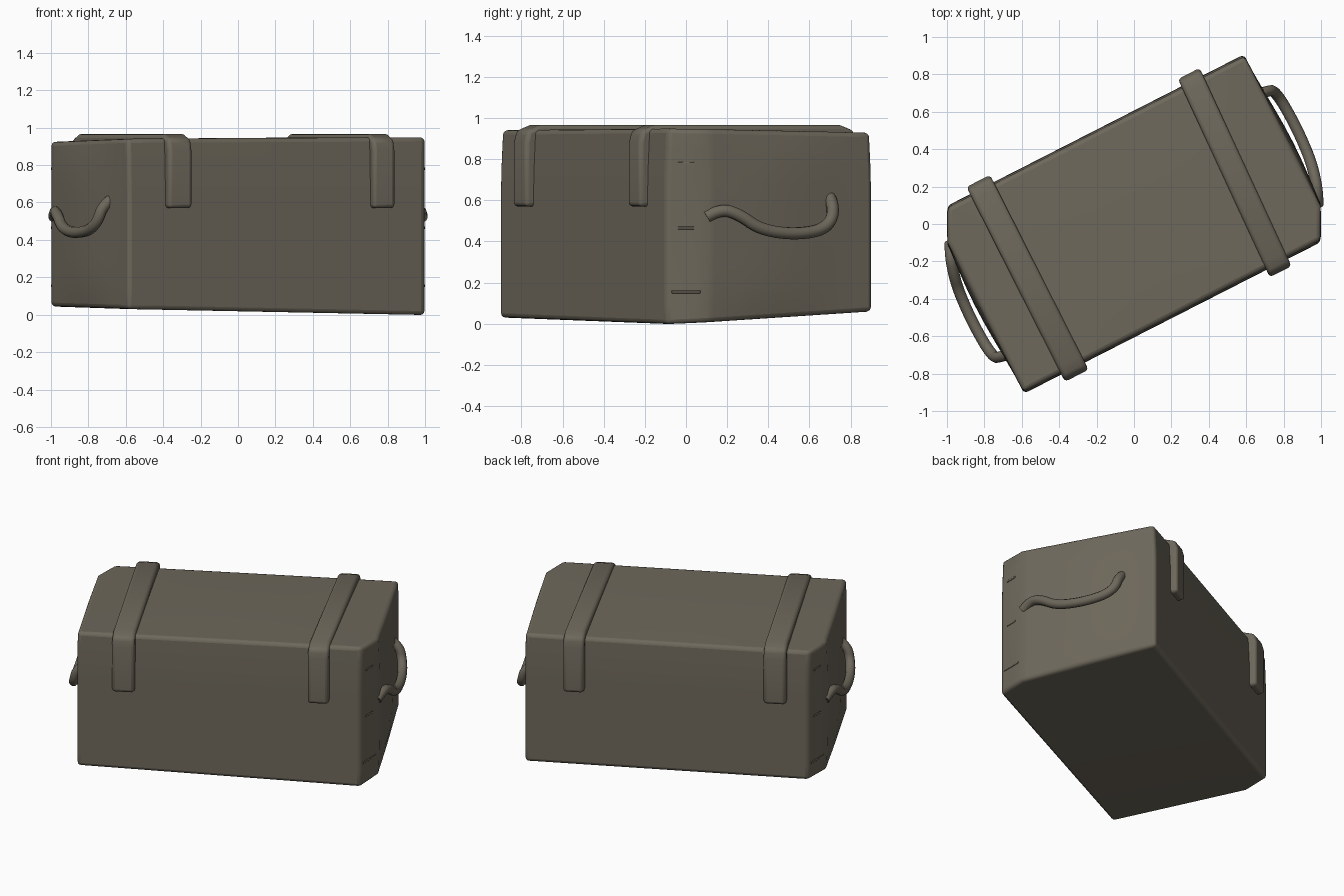
import bpy, bmesh, math
from mathutils import Vector

cube = bpy.data.objects.get("Cube")
if cube:
    bpy.data.objects.remove(cube, do_unlink=True)

# One weathered olive-brown colour
paint = bpy.data.materials.new("olive_brown")
paint.use_nodes = True
colour = (0.155, 0.138, 0.105, 1)
paint.diffuse_color = colour
bsdf = paint.node_tree.nodes["Principled BSDF"]
bsdf.inputs["Base Color"].default_value = colour
bsdf.inputs["Roughness"].default_value = 0.9

# The chest stands turned on the ground: half-vectors of its length and depth
U = Vector((0.831, 0.424, 0))
V = Vector((-0.244, 0.482, 0))


def place(s, t, z):
    return U * s + V * t + Vector((0, 0, z))


def finish(name, bm, bevel, segments=3):
    bmesh.ops.recalc_face_normals(bm, faces=bm.faces)
    mesh = bpy.data.meshes.new(name)
    bm.to_mesh(mesh)
    bm.free()
    obj = bpy.data.objects.new(name, mesh)
    bpy.context.collection.objects.link(obj)
    mesh.materials.append(paint)
    mod = obj.modifiers.new("soft_edges", "BEVEL")
    mod.width = bevel
    mod.segments = segments
    mod.limit_method = "ANGLE"
    mod.angle_limit = math.radians(45)
    bpy.ops.object.select_all(action="DESELECT")
    obj.select_set(True)
    bpy.context.view_layer.objects.active = obj
    bpy.ops.object.shade_smooth_by_angle(angle=math.radians(40))


def bulge(t, h):
    return 0.025 * math.cos(t * math.pi / 2) ** 2 * (1 - h ** 4)


# Chest body: box with bellied ends, a slight taper at the lid and an uneven base
bm = bmesh.new()
bmesh.ops.create_cube(bm, size=2)
bmesh.ops.subdivide_edges(bm, edges=bm.edges[:], cuts=9, use_grid_fill=True)
for v in bm.verts:
    s, t, h = v.co
    low = 0.033 + 0.02 * t - 0.005 * s + 0.012 * s * t
    high = 0.935 - 0.01 * t + 0.004 * s
    taper = 1 - 0.04 * max(0, h - 0.5)
    z = low + (high - low) * (h + 1) / 2
    v.co = place(s * (1 + bulge(t, h)), t * taper, z)
    v.co.z += 0.008 * max(0, h) * (1 - s * s) * (1 - t * t)

# Two opposite upright corners are cut off flat
for side in (-1, 1):
    cut = bmesh.ops.bisect_plane(
        bm, geom=bm.verts[:] + bm.edges[:] + bm.faces[:], dist=0.0001,
        plane_co=(side * 0.997, 0, 0), plane_no=(side, 0, 0), clear_outer=True)
    rim = [e for e in cut["geom_cut"] if isinstance(e, bmesh.types.BMEdge)]
    bmesh.ops.holes_fill(bm, edges=rim, sides=0)
finish("chest_body", bm, 0.022)


# Straps over the lid, hanging down the front and back
def strap(name, centre, slant, half_width, drop):
    out = 1.08
    half = [(out, drop), (out, 0.88), (1.05, 0.94), (0.92, 0.966)]
    inner = [(-0.9, 0.88), (-0.95, 0.8), (-0.95, drop)]
    outline = half + [(-t, z) for t, z in reversed(half)]
    outline += [(t, z) for t, z in reversed(inner)] + [(-t, z) for t, z in inner]
    bm = bmesh.new()
    sides = []
    for side in (-1, 1):
        sides.append([bm.verts.new(place(centre + slant * t + side * half_width, t, z))
                      for t, z in outline])
    count = len(outline)
    for i in range(count):
        j = (i + 1) % count
        bm.faces.new((sides[0][i], sides[0][j], sides[1][j], sides[1][i]))
    for ring in sides:
        bm.faces.new(ring)
    finish(name, bm, 0.02)


strap("right_strap", -0.685, 0, 0.076, 0.57)
strap("left_strap", 0.648, 0.02, 0.07, 0.57)


# Sagging carry handle lying against each end
def handle(name, side):
    path = [(-0.66, 0.99, 0.52), (-0.55, 1.02, 0.56), (-0.38, 1.05, 0.53),
            (-0.2, 1.07, 0.46), (0.1, 1.08, 0.435), (0.4, 1.075, 0.45),
            (0.54, 1.06, 0.5), (0.57, 1.04, 0.58), (0.58, 0.98, 0.62)]
    curve = bpy.data.curves.new(name, "CURVE")
    curve.dimensions = "3D"
    curve.bevel_depth = 0.03
    curve.bevel_resolution = 3
    curve.use_fill_caps = True
    line = curve.splines.new("NURBS")
    line.points.add(len(path) - 1)
    for point, (t, s, z) in zip(line.points, path):
        point.co = (*place(side * s, side * t, z), 1)
    line.use_endpoint_u = True
    line.order_u = 3
    curve.materials.append(paint)
    obj = bpy.data.objects.new(name, curve)
    bpy.context.collection.objects.link(obj)


# Small clasps on the flat cut corners
def clasp(name, side, z, reach):
    bm = bmesh.new()
    bmesh.ops.create_cube(bm, size=2)
    for v in bm.verts:
        x, y, h = v.co
        v.co = (side * (0.994 + 0.006 * x), reach * y, z + 0.007 * h)
    finish(name, bm, 0.002, 1)


for word, side in (("left", 1), ("right", -1)):
    handle(word + "_handle", side)
    for i, (z, reach) in enumerate(((0.155, 0.07), (0.465, 0.04), (0.78, 0.04))):
        clasp(f"{word}_clasp_{i + 1}", side, z, reach)
